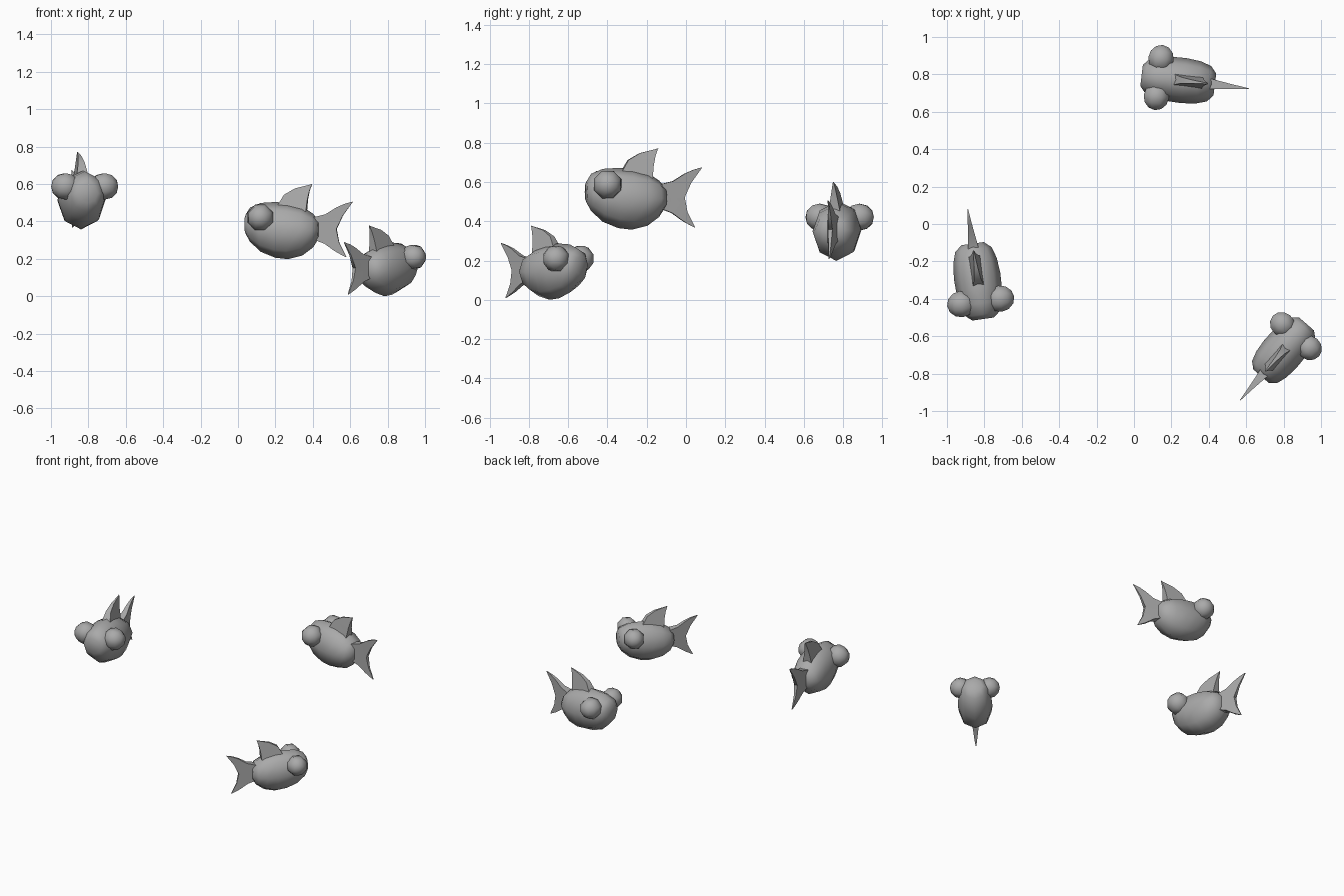
import bpy, bmesh, math
from mathutils import Matrix, Vector

cube = bpy.data.objects.get("Cube")
if cube:
    bpy.data.objects.remove(cube, do_unlink=True)

grey = bpy.data.materials.new("grey")
grey.use_nodes = True
grey.diffuse_color = (0.4, 0.4, 0.4, 1)
grey.node_tree.nodes["Principled BSDF"].inputs["Base Color"].default_value = (0.4, 0.4, 0.4, 1)


def finish(bm, name, place):
    """Turn a bmesh into a placed, smooth-shaded grey object."""
    bmesh.ops.recalc_face_normals(bm, faces=bm.faces)
    mesh = bpy.data.meshes.new(name)
    bm.to_mesh(mesh)
    bm.free()
    mesh.materials.append(grey)
    ob = bpy.data.objects.new(name, mesh)
    bpy.context.collection.objects.link(ob)
    ob.matrix_world = place
    bpy.ops.object.select_all(action='DESELECT')
    ob.select_set(True)
    bpy.context.view_layer.objects.active = ob
    bpy.ops.object.shade_smooth_by_angle(angle=math.radians(70))


def loft(bm, sections):
    """Skin a run of equal-sized point rings and cap both ends."""
    rings = [[bm.verts.new(p) for p in s] for s in sections]
    for a, b in zip(rings, rings[1:]):
        n = len(a)
        for i in range(n):
            j = (i + 1) % n
            bm.faces.new((a[i], a[j], b[j], b[i]))
    bm.faces.new(rings[0])
    bm.faces.new(rings[-1])


def fin(bm, ribs):
    """Thin blade from ribs of (edge point, edge point, half thickness) in y, z."""
    loft(bm, [[(-t, *a), (t, *a), (t, *b), (-t, *b)] for a, b, t in ribs])


# Body rings: y, half width, bottom, top
BODY = [(-.205, .058, .14, .245), (-.18, .088, .095, .285), (-.12, .112, .04, .31),
        (-.04, .123, .008, .315), (.03, .125, 0, .31), (.11, .117, .02, .29),
        (.17, .098, .065, .25), (.202, .06, .115, .21)]

DORSAL = [((-.04, .27), (.13, .24), .035), ((.01, .355), (.14, .33), .018),
          ((.07, .39), (.15, .375), .01), ((.16, .413), (.165, .415), .002)]

TAIL_UPPER = [((.17, .23), (.17, .165), .03), ((.24, .247), (.235, .165), .02),
              ((.30, .285), (.30, .165), .012), ((.345, .305), (.335, .24), .007),
              ((.388, .317), (.39, .315), .002)]
TAIL_LOWER = [((.17, .11), (.17, .165), .03), ((.235, .085), (.235, .165), .02),
              ((.29, .045), (.30, .165), .012), ((.325, .025), (.315, .09), .007),
              ((.353, .01), (.355, .012), .002)]


def make_fish(label, location, heading, scale):
    place = (Matrix.Translation(Vector(location))
             @ Matrix.Rotation(math.radians(heading), 4, 'Z') @ Matrix.Scale(scale, 4))

    # Plump eight-sided body
    bm = bmesh.new()
    angles = [math.tau * i / 8 for i in range(8)]
    loft(bm, [[(w * math.cos(a), y, (lo + hi) / 2 + (hi - lo) / 2 * math.sin(a))
               for a in angles] for y, w, lo, hi in BODY])
    finish(bm, label + "_body", place)

    # Back fin and forked tail
    bm = bmesh.new()
    fin(bm, DORSAL)
    finish(bm, label + "_back_fin", place)
    bm = bmesh.new()
    fin(bm, TAIL_UPPER)
    fin(bm, TAIL_LOWER)
    finish(bm, label + "_tail_fin", place)

    # Bulging eyes with poles facing sideways
    for side, s in (("left", 1), ("right", -1)):
        bm = bmesh.new()
        bmesh.ops.create_uvsphere(
            bm, u_segments=8, v_segments=6, radius=.076,
            matrix=Matrix.Translation((s * .105, -.11, .23))
            @ Matrix.Rotation(math.pi / 2, 4, 'Y') @ Matrix.Rotation(math.pi / 8, 4, 'Z'))
        finish(bm, f"{label}_{side}_eye", place)


make_fish("upper_fish", (-.835, -.305, .357), 8, 1)
make_fish("middle_fish", (.238, .77, .198), -97, .97)
make_fish("lower_fish", (.80, -.675, 0), 139, .91)
